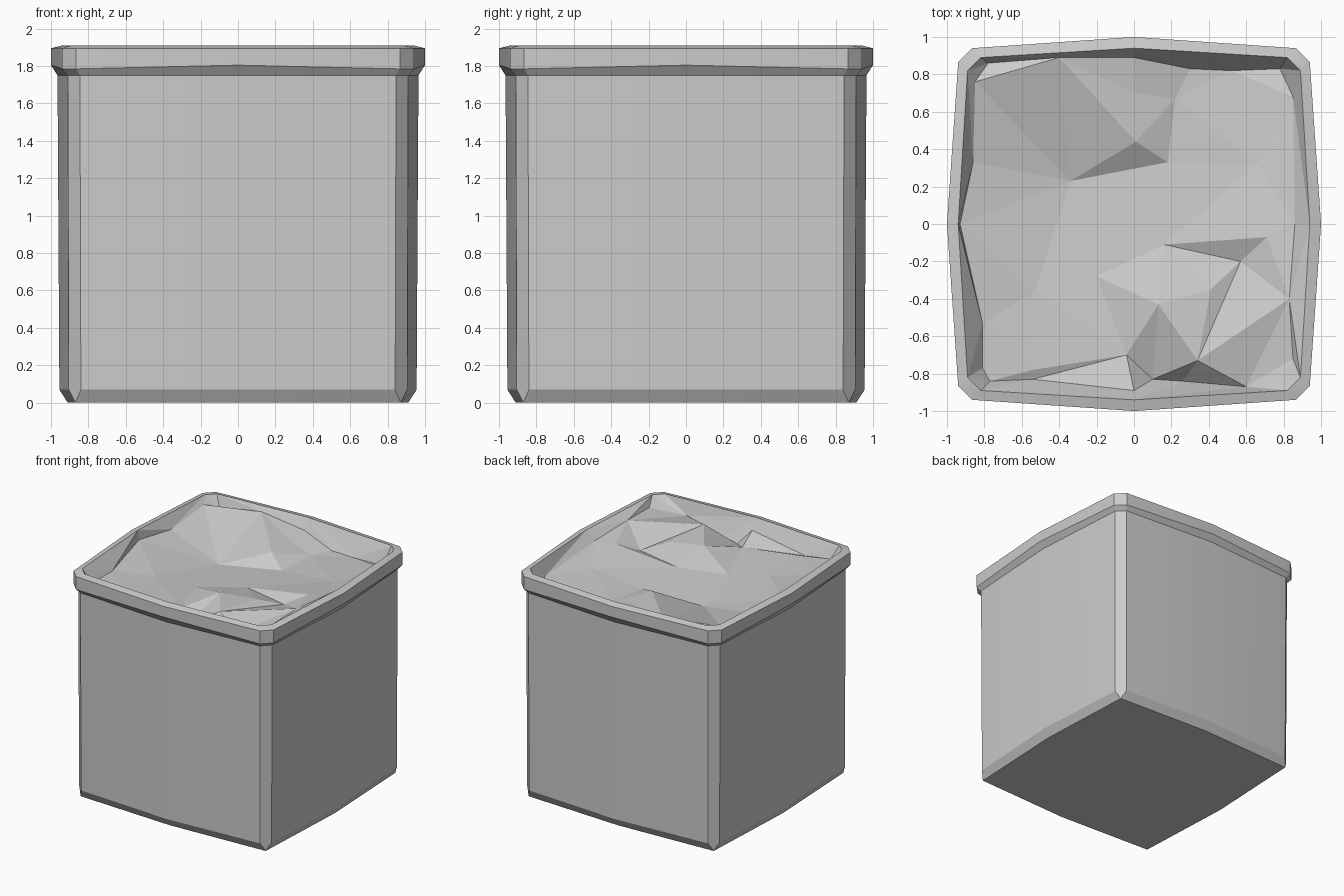
import bpy
import bmesh
from mathutils import Vector
from mathutils.geometry import delaunay_2d_cdt

old = bpy.data.objects.get("Cube")
if old:
    bpy.data.objects.remove(old)

grey = bpy.data.materials.new("plain_grey")
grey.use_nodes = True
grey.diffuse_color = (0.6, 0.6, 0.6, 1)
grey.node_tree.nodes["Principled BSDF"].inputs["Base Color"].default_value = (0.6, 0.6, 0.6, 1)


def ring_points(middle, face, side, z, z_middle=None):
    """Bowed square with clipped corners, one quarter turned four times."""
    z_middle = z if z_middle is None else z_middle
    points = []
    quarter = [(middle, 0, z_middle), (face, side, z), (side, face, z)]
    for _ in range(4):
        points += [Vector(p) for p in quarter]
        quarter = [(-y, x, h) for x, y, h in quarter]
    return points


def finish(name, bm):
    mesh = bpy.data.meshes.new(name)
    bm.to_mesh(mesh)
    bm.free()
    mesh.materials.append(grey)
    obj = bpy.data.objects.new(name, mesh)
    bpy.context.collection.objects.link(obj)
    return obj


def loft(name, rings, cap_start=False):
    bm = bmesh.new()
    loops = [[bm.verts.new(p) for p in ring] for ring in rings]
    for low, high in zip(loops, loops[1:]):
        for i in range(len(low)):
            j = (i + 1) % len(low)
            bm.faces.new((low[i], low[j], high[j], high[i]))
    if cap_start:
        bm.faces.new(loops[0][::-1])
    bmesh.ops.remove_doubles(bm, verts=bm.verts, dist=0.001)
    return finish(name, bm)


def smooth(obj, angle=0.4):
    bpy.ops.object.select_all(action="DESELECT")
    obj.select_set(True)
    bpy.context.view_layer.objects.active = obj
    bpy.ops.object.shade_smooth_by_angle(angle=angle)


# Box body with a bevelled foot
body_top = ring_points(0.965, 0.91, 0.845, 1.75)
smooth(loft("box_body", [
    ring_points(0.91, 0.87, 0.87, 0),
    ring_points(0.955, 0.905, 0.84, 0.07),
    body_top,
], cap_start=True))

# Overhanging rim
lip = ring_points(0.94, 0.89, 0.82, 1.91)
smooth(loft("rim", [
    body_top,
    ring_points(1.0, 0.94, 0.865, 1.785, 1.805),
    ring_points(1.0, 0.94, 0.865, 1.895),
    lip,
]))

# Edge of the soil, anticlockwise from the back left
soil_edge = [
    (-.78, .86, 1.82), (-.85, .76, 1.86), (-.86, .33, 1.81), (-.93, 0, 1.83),
    (-.81, -.53, 1.8), (-.81, -.77, 1.8), (-.77, -.84, 1.8), (-.54, -.83, 1.77),
    (0, -.89, 1.82), (.1, -.83, 1.7), (.26, -.84, 1.7), (.6, -.87, 1.79),
    (.78, -.85, 1.85), (.85, -.72, 1.85), (.83, -.4, 1.87), (.86, 0, 1.84),
    (.85, .68, 1.8), (.78, .83, 1.75), (.52, .82, 1.75), (.3, .83, 1.75),
    (0, .89, 1.82), (-.4, .89, 1.87),
]
# Lumps and hollows inside the soil
lumps = {
    "hollow": (-.34, .23, 1.69), "back": (.01, .7, 1.8), "ridge": (.01, .44, 1.81),
    "step": (.18, .33, 1.74), "notch": (.22, .67, 1.75), "right": (.66, .32, 1.78),
    "left": (-.53, -.36, 1.77), "dip": (-.2, -.28, 1.73), "centre": (.16, -.11, 1.76),
    "crest": (.71, -.07, 1.83), "gap": (.57, -.2, 1.76), "bump": (.41, -.35, 1.82),
    "peak": (.34, -.73, 1.84), "front": (-.04, -.7, 1.76), "knoll": (.13, -.43, 1.83),
    "corner": (-.54, -.78, 1.79),
}
creases = ["hollow step", "hollow centre", "hollow left", "dip centre", "dip front",
           "centre crest", "centre gap", "gap peak", "back ridge", "ridge step"]

points = lip + [Vector(p) for p in soil_edge] + [Vector(p) for p in lumps.values()]
first, count = len(lip), len(soil_edge)
edges = [(first + i, first + (i + 1) % count) for i in range(count)]
names = list(lumps)
for crease in creases:
    edges.append(tuple(first + count + names.index(n) for n in crease.split()))

flat, _, tris, origins, _, _ = delaunay_2d_cdt(
    [p.xy for p in points], edges, [], 0, 0.0001)
source = [o[0] if o else first for o in origins]


def patch(name, wanted):
    """Keep the triangles that do, or do not, touch the lip."""
    bm = bmesh.new()
    verts = [bm.verts.new(points[s]) for s in source]
    for tri in tris:
        if any(source[i] < first for i in tri) == wanted:
            bm.faces.new([verts[i] for i in tri])
    bmesh.ops.delete(bm, geom=[v for v in bm.verts if not v.link_faces], context="VERTS")
    return finish(name, bm)


patch("soil", False)
patch("inner_wall", True)
